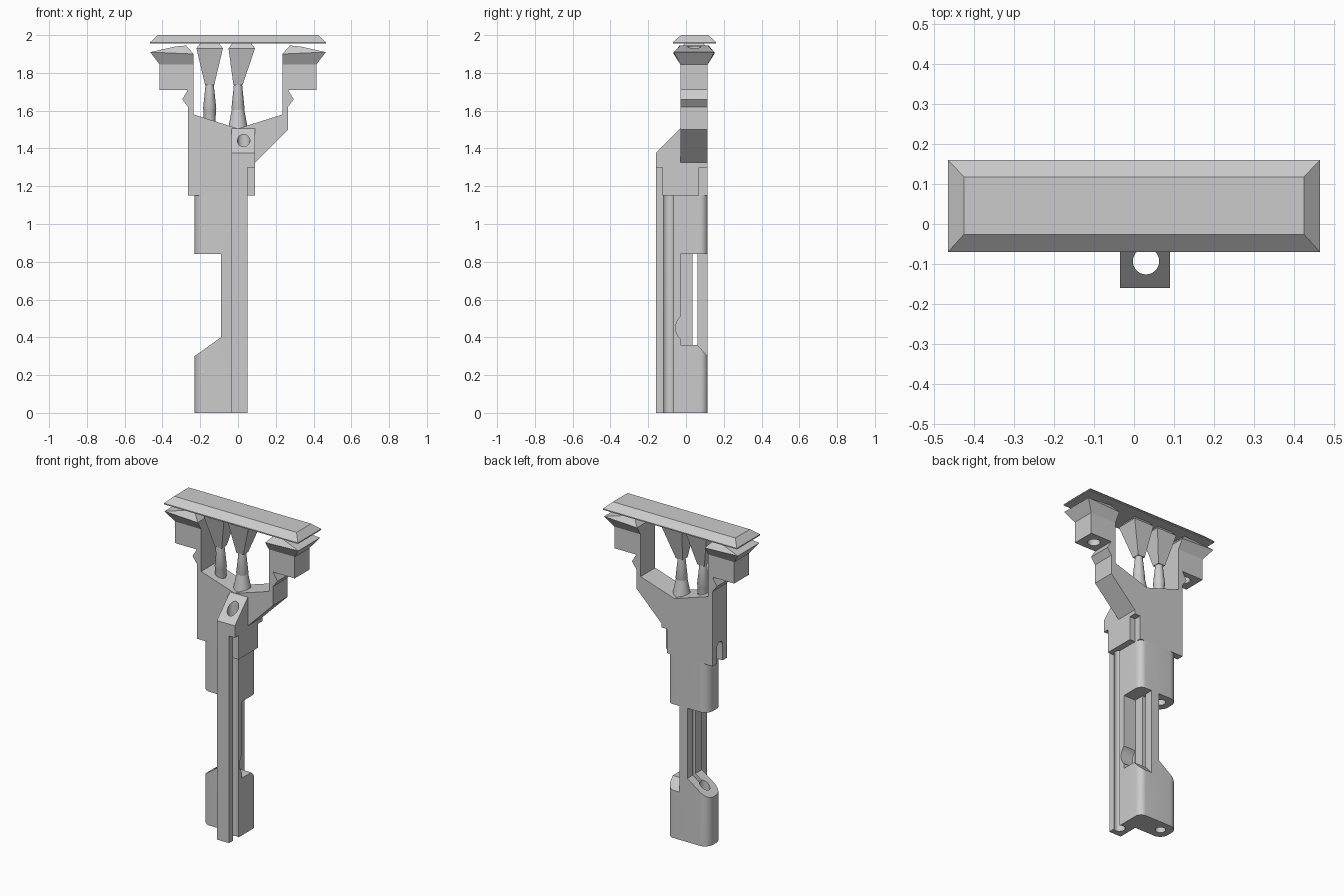
import bpy, bmesh
from math import cos, sin, pi, radians

if "Cube" in bpy.data.objects:
    bpy.data.objects.remove(bpy.data.objects["Cube"])

grey = bpy.data.materials.new("plain_grey")
grey.use_nodes = True
grey.diffuse_color = (0.6, 0.6, 0.6, 1)
grey.node_tree.nodes["Principled BSDF"].inputs["Base Color"].default_value = (0.6, 0.6, 0.6, 1)

BACK, FRONT, MID = 0.115, -0.03, 0.043


def loft(name, rings):
    """Closed solid skinned through rings of equal point count."""
    bm = bmesh.new()
    loops = [[bm.verts.new(p) for p in ring] for ring in rings]
    n = len(loops[0])
    for a, b in zip(loops, loops[1:]):
        for i in range(n):
            j = (i + 1) % n
            bm.faces.new((a[i], a[j], b[j], b[i]))
    bm.faces.new(loops[0][::-1])
    bm.faces.new(loops[-1])
    bmesh.ops.recalc_face_normals(bm, faces=bm.faces)
    mesh = bpy.data.meshes.new(name)
    bm.to_mesh(mesh)
    bm.free()
    mesh.materials.append(grey)
    ob = bpy.data.objects.new(name, mesh)
    bpy.context.collection.objects.link(ob)
    return ob


def prism(name, pts, axis, lo, hi):
    """Profile pushed along one axis."""
    place = {"x": lambda p, a: (a, p[0], p[1]),
             "y": lambda p, a: (p[0], a, p[1]),
             "z": lambda p, a: (p[0], p[1], a)}[axis]
    return loft(name, [[place(p, a) for p in pts] for a in (lo, hi)])


def rect(x0, x1, y0, y1):
    return [(x0, y0), (x1, y0), (x1, y1), (x0, y1)]


def box(x, y, z, name="cutter"):
    return prism(name, rect(*x, *y), "z", *z)


def circle(cx, cy, r, n=32):
    return [(cx + r * cos(2 * pi * i / n), cy + r * sin(2 * pi * i / n)) for i in range(n)]


def turned(name, x, steps, n=24):
    """Stacked round sections given as (height, radius)."""
    return loft(name, [[(*p, z) for p in circle(x, MID, r, n)] for z, r in steps])


def cut(ob, *cutters):
    for c in cutters:
        c.hide_render = True
        mod = ob.modifiers.new("cut", "BOOLEAN")
        mod.operation, mod.solver, mod.object = "DIFFERENCE", "EXACT", c
        bpy.context.view_layer.objects.active = ob
        bpy.ops.object.modifier_apply(modifier=mod.name)
        bpy.data.objects.remove(c)


def pin_hole(side):
    return prism("cutter", circle(side * 0.335, MID, 0.036), "z", 1.70, 2.1)


# Top plate with sloped edges
loft("top_plate", [[(x, y, z) for x, y in rect(-a, a, b, c)] for a, b, c, z in
                   ((0.465, -0.07, 0.16, 1.955), (0.465, -0.07, 0.16, 1.962),
                    (0.425, -0.026, 0.118, 2.0))])

# Forked body: shared arm outline, mirrored
arm = [(0.265, 1.62), (0.295, 1.66), (0.265, 1.71), (0.415, 1.71),
       (0.415, 1.845), (0.235, 1.845), (0.235, 1.58)]
outline = ([(-0.265, 1.15), (0.09, 1.15), (0.09, 1.325), (0.265, 1.5)] + arm
           + [(0, 1.505)] + [(-x, z) for x, z in reversed(arm)])
body = prism("forked_body", outline, "y", FRONT, BACK)
arch = [(0.071, 1.1), (0.071, 1.25)]
arch += [(MID + 0.028 * cos(pi * i / 10), 1.25 + 0.028 * sin(pi * i / 10)) for i in range(1, 10)]
arch += [(0.015, 1.25), (0.015, 1.1)]
cut(body, pin_hole(-1), pin_hole(1),
    prism("cutter", arch, "x", -0.3, -0.225),
    box((0.05, 0.2), (0.07, 0.2), (1.1, 1.3)))

# Flared caps on the arms
for side, label in ((-1, "right"), (1, "left")):
    rings = []
    for x0, z0, x1, z1, y0, y1 in ((0.235, 1.845, 0.415, 1.845, FRONT, BACK),
                                   (0.235, 1.90, 0.465, 1.91, -0.065, 0.15),
                                   (0.275, 1.945, 0.33, 1.94, -0.035, 0.12)):
        rings.append([(side * x0, y0, z0), (side * x1, y0, z1),
                      (side * x1, y1, z1), (side * x0, y1, z0)])
    cut(loft(label + "_arm_cap", rings), pin_hole(side))


# Round thumb recess shared by column and grip
def thumb_cut():
    return prism("cutter", circle(0.025, 0.45, 0.08), "x", -0.034, 0.2)


# Front column with sloped head and open lengthwise bore
column = prism("front_column", [(-0.16, 0), (FRONT, 0), (FRONT, 1.505), (-0.16, 1.375)],
               "x", -0.035, 0.09)
cut(column,
    box((0.05, 0.2), (-0.3, 0.2), (-0.1, 1.15)),
    box((0.05, 0.2), (-0.3, -0.125), (-0.1, 1.3)),
    prism("cutter", circle(0.03, -0.093, 0.033), "z", -0.1, 1.7),
    thumb_cut())

# Grip: rounded section, square only where it meets the column
section = [(0.05, FRONT)]
for cx, cy, r, start in ((0.01, 0.075, 0.04, 0), (-0.175, 0.06, 0.055, 90),
                         (-0.175, 0.025, 0.055, 180)):
    section += [(cx + r * cos(radians(start + 11.25 * i)), cy + r * sin(radians(start + 11.25 * i)))
                for i in range(9)]
grip = prism("grip", section, "z", 0, 1.15)
cut(grip,
    prism("cutter", [(-0.4, 0.84), (-0.09, 0.84), (-0.09, 0.4), (-0.23, 0.3), (-0.4, 0.18)],
          "y", -0.3, 0.3),
    prism("cutter", [(-0.1, 0.84), (0.2, 0.84), (0.2, 0.207), (0.06, 0.36), (-0.1, 0.36)],
          "x", -0.035, 0.2),
    box((-0.2, 0.2), (0.035, 0.06), (0.36, 0.84)),
    thumb_cut(),
    prism("cutter", circle(-0.16, MID, 0.03), "z", -0.1, 1.0))

# Posts between fork and plate: turned foot and square flared head
for label, x, shift, foot in (("right", -0.15, 0, 0.03), ("left", 0, 0.02, 0.055)):
    turned(label + "_post_foot", x,
           ((1.49, foot), (1.605, 0.033), (1.61, 0.035), (1.735, 0.022)))
    loft(label + "_post_head",
         [[(px, py, z) for px, py in rect(cx - r, cx + r, MID - r, MID + r)]
          for z, r, cx in ((1.735, 0.024, x), (1.93, 0.07, x + shift), (1.956, 0.05, x + shift))])

# Smooth rounded parts, keep hard edges
bpy.ops.object.select_all(action="DESELECT")
for ob in bpy.data.objects:
    if ob.type == "MESH":
        ob.select_set(True)
        bpy.context.view_layer.objects.active = ob
bpy.ops.object.shade_smooth_by_angle(angle=radians(30))
